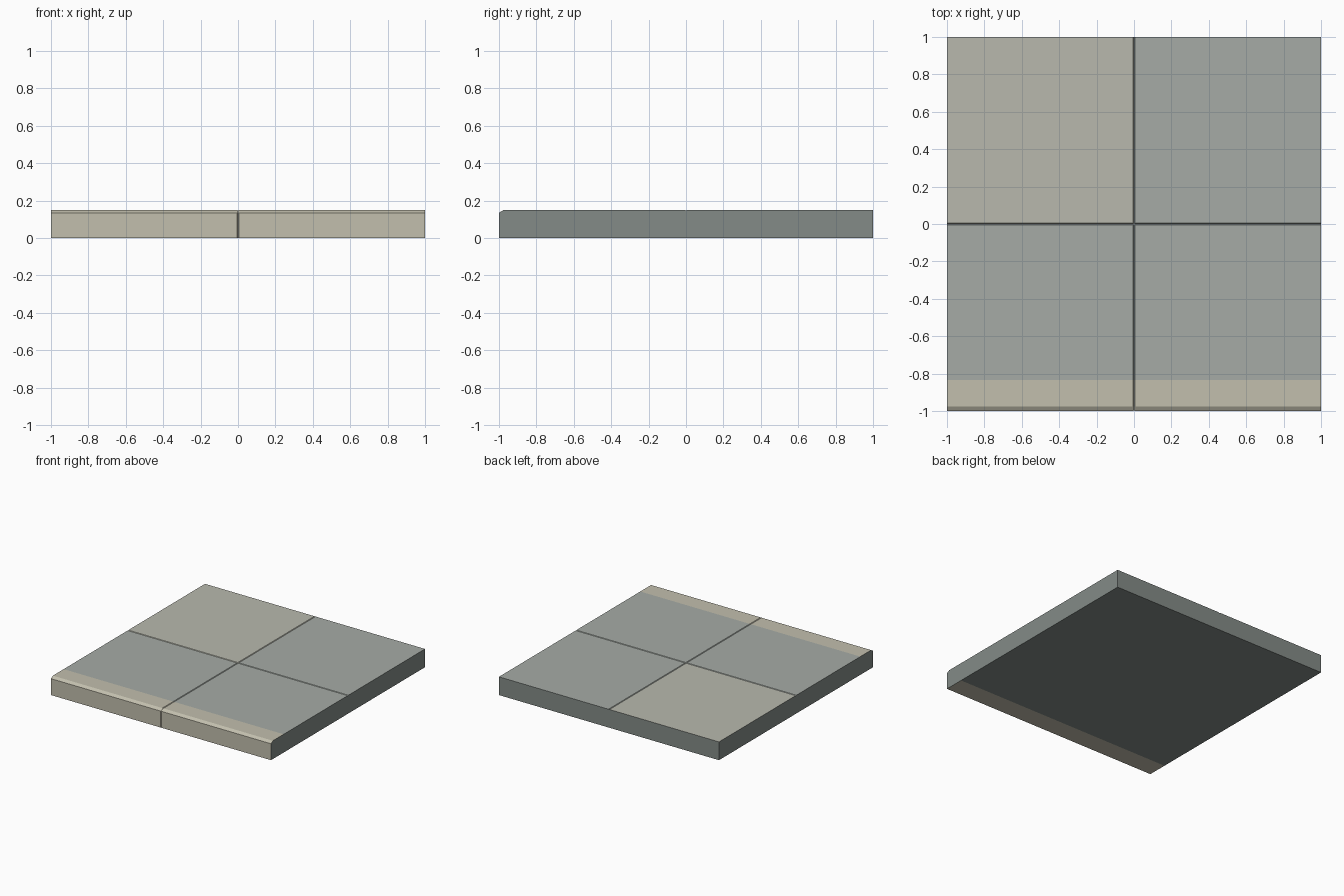
import bpy, bmesh
from mathutils import Vector

if "Cube" in bpy.data.objects:
    bpy.data.objects.remove(bpy.data.objects["Cube"])

TOP, SEAM, DEPTH, TRIM_Y = 0.15, 0.005, 0.005, -0.835


def material(name, color):
    m = bpy.data.materials.new(name)
    m.diffuse_color = (*color, 1)
    m.use_nodes = True
    m.node_tree.nodes["Principled BSDF"].inputs["Base Color"].default_value = m.diffuse_color
    return m


# Slab side profile (y, z) with a bevelled front edge, extruded along x
profile = [(-1, 0), (1, 0), (1, TOP), (-0.975, TOP), (-1, 0.135)]
bm = bmesh.new()
end = bm.faces.new([bm.verts.new((-1, y, z)) for y, z in profile])
ext = bmesh.ops.extrude_face_region(bm, geom=[end], use_keep_orig=True)
bmesh.ops.translate(bm, vec=(2, 0, 0),
                    verts=[g for g in ext["geom"] if isinstance(g, bmesh.types.BMVert)])
bmesh.ops.recalc_face_normals(bm, faces=bm.faces)


def slice_at(axis, value):
    no = Vector((0, 0, 0))
    no[axis] = 1
    bmesh.ops.bisect_plane(bm, geom=bm.verts[:] + bm.edges[:] + bm.faces[:],
                           dist=1e-6, plane_co=no * value, plane_no=no)


# Cut lines for the seams and the front trim band
for axis in (0, 1):
    for v in (-SEAM, 0, SEAM):
        slice_at(axis, v)
slice_at(1, TRIM_Y)

# Press the centre lines in to form shallow V seams on the top and front
for v in bm.verts:
    on_x, on_y = abs(v.co.x) < 1e-5, abs(v.co.y) < 1e-5
    if v.co.z > TOP - 1e-5 and (on_x or on_y):
        v.co.z -= DEPTH
    elif v.co.y < -1 + 1e-5 and on_x:
        v.co.y += DEPTH

# Colours: grey panels, one pale panel, warm front trim, darker sides
bm.normal_update()
for f in bm.faces:
    c, n = f.calc_center_median(), f.normal
    if abs(n.x) > 0.9 or n.y > 0.9:
        f.material_index = 3
    elif c.y < TRIM_Y:
        f.material_index = 2
    elif n.z < -0.5:
        f.material_index = 3
    elif c.x < 0 and c.y > 0:
        f.material_index = 1

mesh = bpy.data.meshes.new("floor_slab")
bm.to_mesh(mesh)
bm.free()
for name, col in (("panel_grey", (0.38, 0.41, 0.38)), ("panel_pale", (0.48, 0.485, 0.42)),
                  ("front_trim", (0.54, 0.52, 0.42)), ("side_grey", (0.23, 0.26, 0.245))):
    mesh.materials.append(material(name, col))
bpy.context.collection.objects.link(bpy.data.objects.new("floor_slab", mesh))
